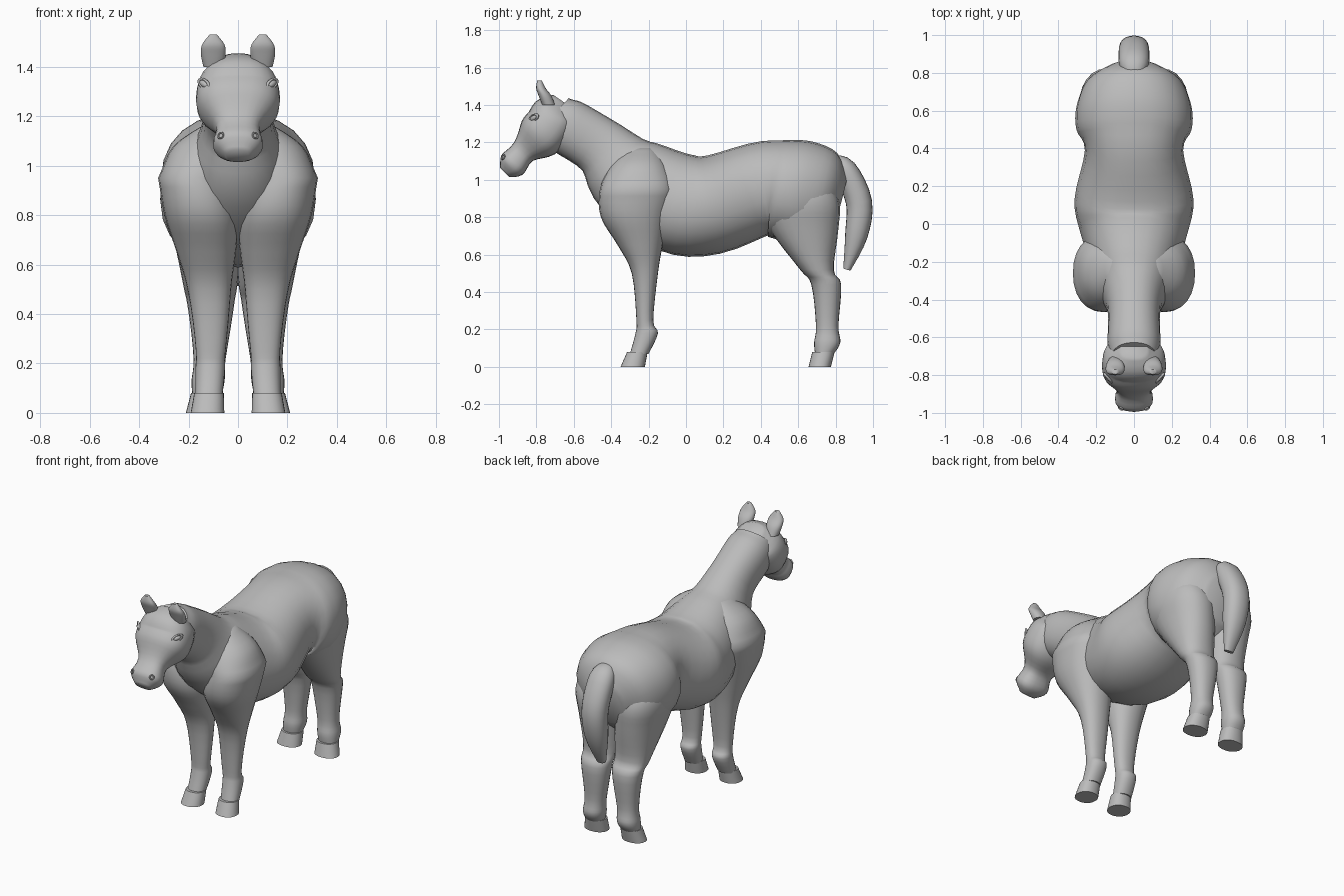
import bpy, bmesh
from math import sin, cos, pi, copysign
from mathutils import Vector, Euler

if "Cube" in bpy.data.objects:
    bpy.data.objects.remove(bpy.data.objects["Cube"])

GREY = (.5, .5, .5, 1)
coat = bpy.data.materials.new("grey coat")
coat.use_nodes = True
coat.diffuse_color = GREY
coat.node_tree.nodes["Principled BSDF"].inputs["Base Color"].default_value = GREY


def finish(obj, name):
    obj.name = name
    obj.data.materials.append(coat)
    bpy.ops.object.select_all(action="DESELECT")
    obj.select_set(True)
    bpy.context.view_layer.objects.active = obj
    bpy.ops.object.shade_smooth_by_angle(angle=pi / 3)


def catmull_rom(before, start, end, after, t):
    slope_in, slope_out = (end - before) / 2, (after - start) / 2
    ease = t * t * (3 - 2 * t)
    return (start + (end - start) * ease
            + slope_in * t * (1 - t) ** 2 - slope_out * t * t * (1 - t))


def smooth_path(rings, steps=4):
    """Fill in cross-sections between the given ones."""
    rings = [Vector(ring) for ring in rings]
    padded = [rings[0], *rings, rings[-1]]
    filled = []
    for window in zip(padded, padded[1:], padded[2:], padded[3:]):
        filled += [catmull_rom(*window, step / steps) for step in range(steps)]
    return filled + [rings[-1]]


def outline(sides, power):
    """Points of a slightly squared unit circle."""
    def squared(value):
        return copysign(abs(value) ** (2 / power), value)
    angles = [2 * pi * i / sides for i in range(sides)]
    return [(squared(cos(a)), squared(sin(a))) for a in angles]


def loft(name, rings, level=False, spread=None, power=2.2, sides=24, cup=0):
    """Skin rings of (y, z, half depth, half width).

    Rings lie square to the path, or flat when level is set. Where spread is
    given, it maps height to sideways offset and the part is mirrored.
    """
    bm = bmesh.new()
    path = smooth_path(rings)
    loops = []
    for index, (y, z, depth, width) in enumerate(path):
        behind, ahead = path[max(index - 1, 0)], path[min(index + 1, len(path) - 1)]
        along = Vector((0, ahead[0] - behind[0], ahead[1] - behind[1])).normalized()
        across = Vector((0, -1, 0)) if level else Vector((0, -along.z, along.y))
        centre = Vector((spread(z) if spread else 0, y, z))
        loop = []
        for u, v in outline(sides, power):
            if v > 0:
                v *= 1 - cup
            loop.append(bm.verts.new(centre + across * depth * v + Vector((width * u, 0, 0))))
        loops.append(loop)
    for lower, upper in zip(loops, loops[1:]):
        for i in range(sides):
            bm.faces.new((lower[i - 1], lower[i], upper[i], upper[i - 1]))
    bm.faces.new(loops[0])
    bm.faces.new(loops[-1])
    bmesh.ops.recalc_face_normals(bm, faces=bm.faces)
    mesh = bpy.data.meshes.new(name)
    bm.to_mesh(mesh)
    bm.free()
    obj = bpy.data.objects.new(name, mesh)
    bpy.context.collection.objects.link(obj)
    finish(obj, name)
    if spread:
        mirror = obj.modifiers.new("mirror", "MIRROR")
        mirror.use_mirror_merge = False


def leg_spread(narrowest):
    """Legs splay above and below one height, then lean in over the withers."""
    return lambda z: .11 + .15 * (z - narrowest) ** 2 - .7 * max(z - .95, 0)


# Neck and trunk in one sweep, from poll to rump
loft("neck_and_trunk", [
    (-.71, 1.35, .12, .12), (-.64, 1.29, .15, .14), (-.45, 1.17, .16, .14),
    (-.3, 1.015, .23, .2), (-.06, .88, .27, .28), (.13, .865, .265, .315),
    (.39, .95, .25, .26), (.5, .95, .265, .305), (.62, .93, .28, .305),
    (.75, .9, .25, .25), (.83, .88, .14, .13)])

# Head from poll to lips
loft("head", [
    (-.66, 1.42, .06, .07), (-.7, 1.36, .12, .145), (-.73, 1.295, .13, .168),
    (-.79, 1.225, .125, .16), (-.87, 1.15, .07, .09), (-.93, 1.08, .077, .1),
    (-.97, 1.04, .035, .05)], power=2.5)

# Legs, with shoulder and haunch as their upper ends
front_spread, rear_spread = leg_spread(.3), leg_spread(.4)
loft("front_legs", [
    (-.24, 1.17, .07, .06), (-.25, 1.08, .15, .15), (-.26, .95, .2, .15),
    (-.275, .8, .18, .15), (-.245, .65, .12, .12), (-.22, .5, .07, .088),
    (-.22, .25, .045, .06), (-.21, .18, .06, .06), (-.25, .07, .05, .055)],
     level=True, spread=front_spread)
loft("rear_legs", [
    (.6, 1.1, .1, .06), (.61, .9, .205, .145), (.63, .74, .185, .14),
    (.7, .52, .09, .11), (.75, .44, .08, .095), (.755, .22, .06, .065),
    (.755, .13, .07, .067), (.74, .07, .05, .058)], level=True, spread=rear_spread)

# Hooves
loft("front_hooves", [(-.26, .08, .055, .06), (-.285, 0, .065, .068)],
     level=True, spread=front_spread)
loft("rear_hooves", [(.735, .08, .06, .065), (.715, 0, .06, .077)],
     level=True, spread=rear_spread)

# Tail
loft("tail", [(.78, 1.08, .05, .05), (.85, 1.05, .065, .08), (.925, .88, .07, .08),
              (.91, .7, .06, .07), (.86, .52, .02, .03)])

# Cupped ears
loft("ears", [(-.74, 1.4, .04, .04), (-.76, 1.45, .04, .05), (-.78, 1.49, .03, .045),
              (-.785, 1.53, .015, .015)], level=True, spread=lambda z: .1, cup=.3)

# Eyes with lids, and nostrils
for side, word in ((1, "left"), (-1, "right")):
    spot = (side * .137, -.815, 1.33)
    tilt = Euler((.45, 0, side * -.75))
    bpy.ops.mesh.primitive_uv_sphere_add(segments=16, ring_count=8, radius=1,
                                         location=spot, rotation=tilt)
    eye = bpy.context.object
    eye.scale = (.012, .026, .013)
    finish(eye, word + "_eye")

    bpy.ops.mesh.primitive_torus_add(major_radius=.026, minor_radius=.007, major_segments=20,
                                     minor_segments=8, location=spot)
    lid = bpy.context.object
    lid.scale = (.65, 1.2, 1)
    facing = tilt.to_matrix() @ Euler((0, pi / 2, 0)).to_matrix()
    lid.rotation_euler = facing.to_euler()
    finish(lid, word + "_eyelid")

    bpy.ops.mesh.primitive_torus_add(major_radius=.012, minor_radius=.004, major_segments=16,
                                     minor_segments=6, location=(side * .07, -.977, 1.122),
                                     rotation=(1.2, 0, side * .6))
    finish(bpy.context.object, word + "_nostril")
